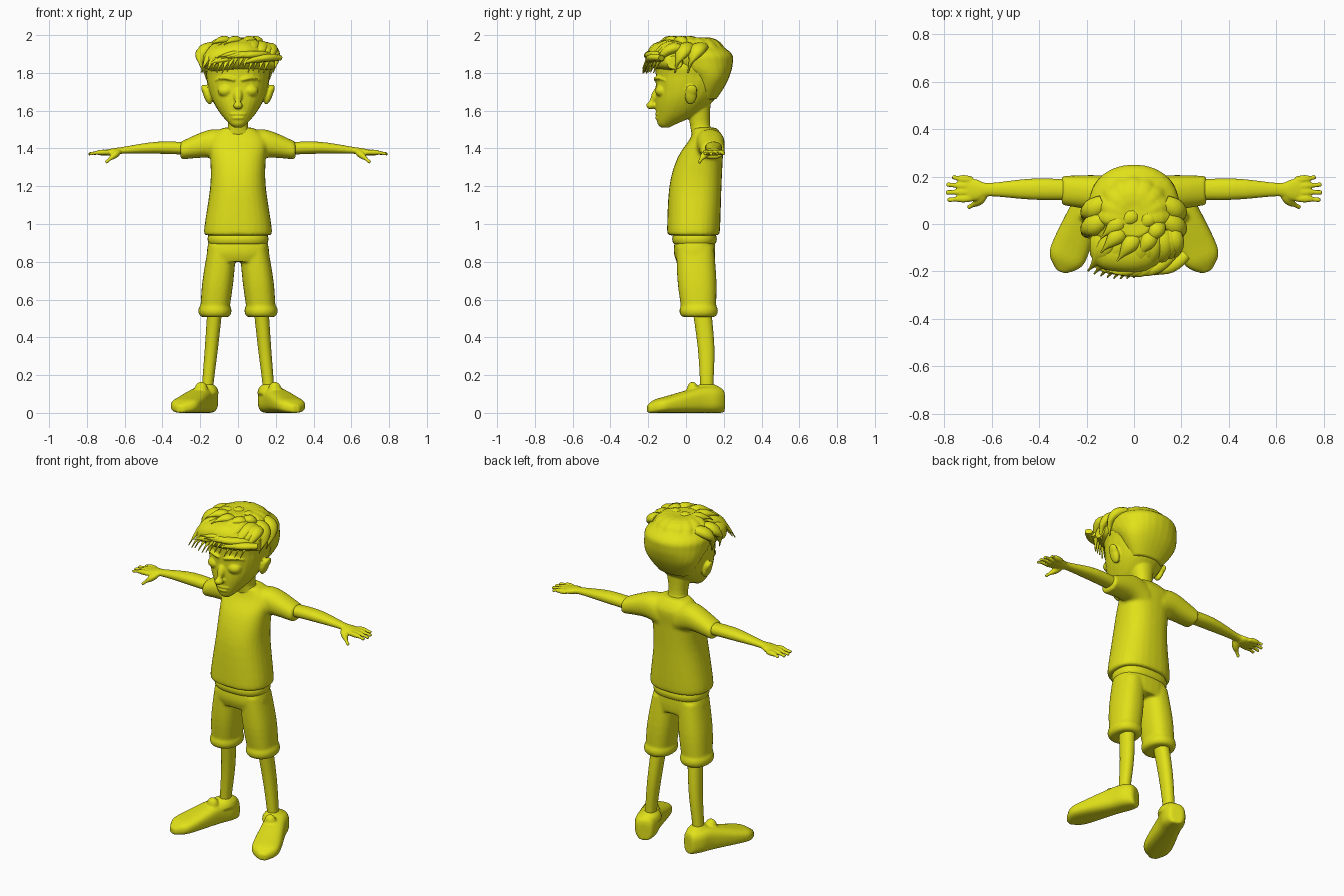
import bpy, bmesh, random
from math import sin, cos, pi, tau, radians, copysign
from mathutils import Vector, Matrix

cube = bpy.data.objects.get("Cube")
if cube:
    bpy.data.objects.remove(cube)

yellow = bpy.data.materials.new("yellow")
yellow.use_nodes = True
colour = (0.75, 0.75, 0.01, 1)
yellow.diffuse_color = colour
yellow.node_tree.nodes["Principled BSDF"].inputs["Base Color"].default_value = colour


def skin(bm, rings):
    """Join consecutive rings of points into a closed tube."""
    loops = [[bm.verts.new(point) for point in ring] for ring in rings]
    for lower, upper in zip(loops, loops[1:]):
        for i in range(len(lower)):
            bm.faces.new((lower[i - 1], lower[i], upper[i], upper[i - 1]))
    bm.faces.new(loops[0][::-1])
    bm.faces.new(loops[-1])


def level(z, wide, deep, y=0, x=0):
    """Horizontal cross-section: radii and centre."""
    return Vector((z, wide, deep, x, y))


def slab(x, deep, tall, y=0, z=0):
    """Cross-section standing across the x axis."""
    return Vector((x, deep, tall, y, z))


def smooth_rows(rows, steps=4):
    """Catmull-Rom interpolation between cross-sections."""
    ends = [rows[0], *rows, rows[-1]]
    for a, b, c, d in zip(ends, ends[1:], ends[2:], ends[3:]):
        for k in range(steps):
            t = k / steps
            yield b + t / 2 * (c - a + t * (2 * a - 5 * b + 4 * c - d + t * (3 * (b - c) + d - a)))
    yield rows[-1]


def loft(bm, upright, *rows, power=2.2, matrix=Matrix(), sides=28):
    """Rounded tube through cross-sections; a higher power is squarer."""
    rings = []
    for along, radius_u, radius_v, centre_u, centre_v in smooth_rows(rows):
        ring = []
        for i in range(sides):
            c, s = cos(tau * i / sides), sin(tau * i / sides)
            u = centre_u + radius_u * copysign(abs(c) ** (2 / power), c)
            v = centre_v + radius_v * copysign(abs(s) ** (2 / power), s)
            ring.append(matrix @ Vector((u, v, along) if upright else (along, u, v)))
        rings.append(ring)
    skin(bm, rings)


def lock(bm, start, bend, end, radius, flat=0.7, tip=0.08, sides=10, steps=10):
    """Tapered strand along a quadratic curve."""
    start, bend, end = Vector(start), Vector(bend), Vector(end)
    rings = []
    for k in range(steps):
        t = k / (steps - 1)
        centre = start.lerp(bend, t).lerp(bend.lerp(end, t), t)
        along = (bend - start).lerp(end - bend, t)
        side = along.cross(Vector((0.1, 0.2, 1))).normalized()
        up = side.cross(along).normalized() * flat
        size = radius * max(tip, (1 - t ** 3) * (1 + sin(pi * min(1, t + 0.15))) / 2)
        angles = [tau * i / sides for i in range(sides)]
        rings.append([centre + size * (side * cos(a) + up * sin(a)) for a in angles])
    skin(bm, rings)


def ball(bm, centre, size, tilt=0):
    place = Matrix.Translation(centre) @ Matrix.Rotation(tilt, 4, "Y") @ Matrix.Diagonal((*size, 1))
    bmesh.ops.create_uvsphere(bm, u_segments=20, v_segments=12, radius=1, matrix=place)


def finish(name, bm, mirror=False, voxel=0, relax=4):
    """Turn the geometry into an object, optionally mirrored and blended."""
    bmesh.ops.recalc_face_normals(bm, faces=bm.faces)
    mesh = bpy.data.meshes.new(name)
    bm.to_mesh(mesh)
    bm.free()
    mesh.materials.append(yellow)
    ob = bpy.data.objects.new(name, mesh)
    bpy.context.collection.objects.link(ob)
    bpy.ops.object.select_all(action="DESELECT")
    ob.select_set(True)
    bpy.context.view_layer.objects.active = ob
    bpy.ops.object.shade_smooth_by_angle(angle=radians(50))
    if mirror:
        ob.modifiers.new("mirror", "MIRROR").use_mirror_merge = False
    if voxel:
        blend = ob.modifiers.new("blend", "REMESH")
        blend.mode, blend.voxel_size, blend.use_smooth_shade = "VOXEL", voxel, True
        relaxer = ob.modifiers.new("relax", "SMOOTH")
        relaxer.factor, relaxer.iterations = 0.5, relax


# Shirt: torso and two sleeves blended together
bm = bmesh.new()
loft(bm, True, level(z=0.94, wide=0.17, deep=0.13, y=0.04), level(z=0.97, wide=0.18, deep=0.14, y=0.04),
     level(z=1.2, wide=0.147, deep=0.138, y=0.05), level(z=1.35, wide=0.147, deep=0.12, y=0.075),
     level(z=1.45, wide=0.155, deep=0.09, y=0.11), level(z=1.51, wide=0.08, deep=0.06, y=0.1), power=2.4)
for side in (1, -1):
    loft(bm, False, slab(x=0.05, deep=0.08, tall=0.09, y=0.12, z=1.4),
         slab(x=0.15, deep=0.075, tall=0.075, y=0.13, z=1.425),
         slab(x=0.305, deep=0.062, tall=0.047, y=0.142, z=1.388), matrix=Matrix.Diagonal((side, 1, 1, 1)))
finish("shirt", bm, voxel=0.009, relax=6)

# Shorts: hips, two legs and rolled cuffs
bm = bmesh.new()
loft(bm, True, level(z=0.8, wide=0.16, deep=0.1, y=0.05), level(z=0.86, wide=0.165, deep=0.11, y=0.045),
     level(z=0.97, wide=0.14, deep=0.1, y=0.05), power=2.5)
loft(bm, True, level(z=0.55, wide=0.077, deep=0.092, x=0.122, y=0.067),
     level(z=0.7, wide=0.082, deep=0.103, x=0.106, y=0.058),
     level(z=0.88, wide=0.075, deep=0.1, x=0.083, y=0.048), power=2.4)
loft(bm, True, *(level(z=0.54 - 0.033 * cos(a), wide=0.066 + 0.022 * sin(a), deep=0.08 + 0.022 * sin(a),
                       x=0.122, y=0.067) for a in (0, pi / 4, pi / 2, pi * 3 / 4, pi)))
finish("shorts", bm, mirror=True, voxel=0.008)

# Waistband fold below the shirt hem
bm = bmesh.new()
loft(bm, True, *(level(z=0.92 - 0.03 * cos(a), wide=0.145 + 0.016 * sin(a), deep=0.1 + 0.018 * sin(a),
                       y=0.045) for a in (0, pi / 4, pi / 2, pi * 3 / 4, pi)), power=2.5)
finish("waistband", bm)

# Bare legs
bm = bmesh.new()
loft(bm, True, level(z=0.08, wide=0.03, deep=0.035, x=0.16, y=0.11),
     level(z=0.15, wide=0.03, deep=0.035, x=0.16, y=0.11),
     level(z=0.35, wide=0.035, deep=0.044, x=0.14, y=0.106),
     level(z=0.58, wide=0.04, deep=0.05, x=0.12, y=0.08))
finish("legs", bm, mirror=True)

# Shoes turned outwards, with a padded collar and a tongue
bm = bmesh.new()
turn = Matrix.Translation((0.152, 0.185, 0)) @ Matrix.Rotation(radians(-68), 4, "Z")
for_sole = ((-0.012, 0.03, 0.1), (0, 0.05, 0.13), (0.05, 0.067, 0.14), (0.13, 0.067, 0.135),
            (0.3, 0.08, 0.09), (0.37, 0.07, 0.07), (0.417, 0.02, 0.04))
loft(bm, False, *(slab(x, deep=half, tall=top / 2, z=top / 2) for x, half, top in for_sole),
     power=2.8, matrix=turn)
loft(bm, True, level(z=0.1, wide=0.06, deep=0.07, x=0.162, y=0.112),
     level(z=0.13, wide=0.053, deep=0.067, x=0.162, y=0.117),
     level(z=0.152, wide=0.03, deep=0.04, x=0.16, y=0.11))
ball(bm, centre=(0.195, 0.035, 0.125), size=(0.035, 0.03, 0.04))
finish("shoes", bm, mirror=True, voxel=0.007)

# Arms with palms, fingers and thumbs
bm = bmesh.new()
loft(bm, False, slab(x=0.2, deep=0.042, tall=0.033, y=0.143, z=1.397),
     slab(x=0.42, deep=0.045, tall=0.032, y=0.147, z=1.404),
     slab(x=0.61, deep=0.028, tall=0.018, y=0.145, z=1.39),
     slab(x=0.66, deep=0.044, tall=0.019, y=0.143, z=1.382),
     slab(x=0.73, deep=0.052, tall=0.012, y=0.148, z=1.375))
for spread, reach in zip((-1.5, -0.5, 0.5, 1.5), (0.785, 0.793, 0.79, 0.765)):
    lock(bm, start=(0.68, 0.148 + spread * 0.026, 1.378), bend=(0.74, 0.148 + spread * 0.027, 1.382),
         end=(reach, 0.15 + spread * 0.033, 1.37), radius=0.0185, flat=0.85, tip=0.55)
lock(bm, start=(0.63, 0.125, 1.385), bend=(0.66, 0.085, 1.36), end=(0.7, 0.07, 1.325),
     radius=0.022, flat=0.9, tip=0.45)
finish("arms", bm, mirror=True, voxel=0.005, relax=3)

# Head: skull, neck, nose, lips, eyelids, brows and ears
bm = bmesh.new()
loft(bm, True, level(z=1.51, wide=0.02, deep=0.02, y=-0.11), level(z=1.53, wide=0.045, deep=0.05, y=-0.1),
     level(z=1.58, wide=0.09, deep=0.108, y=-0.05), level(z=1.64, wide=0.128, deep=0.148, y=-0.014),
     level(z=1.7, wide=0.152, deep=0.17, y=0.01), level(z=1.78, wide=0.168, deep=0.19, y=0.03),
     level(z=1.86, wide=0.168, deep=0.19, y=0.04), level(z=1.97, wide=0.06, deep=0.07, y=0.04))
loft(bm, True, level(z=1.47, wide=0.085, deep=0.065, y=0.095), level(z=1.52, wide=0.052, deep=0.053, y=0.075),
     level(z=1.64, wide=0.07, deep=0.065, y=0.065))
lock(bm, start=(0, -0.14, 1.72), bend=(0, -0.165, 1.66), end=(0, -0.2, 1.625), radius=0.026, flat=1, tip=0.5)
ball(bm, centre=(0, -0.185, 1.627), size=(0.025, 0.026, 0.02))
for height, half in ((1.582, 0.045), (1.562, 0.035)):
    ball(bm, centre=(0, -0.15, height), size=(half, 0.014, 0.008))
for side in (1, -1):
    ball(bm, centre=(side * 0.066, -0.128, 1.705), size=(0.042, 0.036, 0.033))
    lock(bm, start=(side * 0.02, -0.16, 1.76), bend=(side * 0.07, -0.165, 1.785),
         end=(side * 0.13, -0.115, 1.76), radius=0.014)
    ball(bm, centre=(side * 0.163, 0.025, 1.685), size=(0.02, 0.032, 0.055), tilt=side * 0.3)
    ball(bm, centre=(side * 0.178, 0.03, 1.708), size=(0.014, 0.03, 0.032), tilt=side * 0.3)
finish("head", bm, voxel=0.006, relax=3)

# Hair: smooth cap over the back and crown, with broad locks combed down
bm = bmesh.new()
loft(bm, True, level(z=1.66, wide=0.1, deep=0.05, y=0.11), level(z=1.72, wide=0.145, deep=0.08, y=0.12),
     level(z=1.78, wide=0.175, deep=0.11, y=0.12), level(z=1.85, wide=0.19, deep=0.173, y=0.075),
     level(z=1.91, wide=0.18, deep=0.185, y=0.05), level(z=1.985, wide=0.075, deep=0.08, y=0.03))
for i in range(9):
    c, s = cos(pi * i / 8), sin(pi * i / 8)
    lock(bm, start=(0.03 * c, 0.03 + 0.04 * s, 1.965), bend=(0.17 * c, 0.04 + 0.17 * s, 1.98),
         end=(0.18 * c, 0.05 + 0.175 * s, 1.81), radius=0.045, flat=0.6)
finish("hair_cap", bm, voxel=0.008, relax=3)

# Hair: tousled fringe swept forward and towards the right
bm = bmesh.new()
loft(bm, False, slab(x=-0.185, deep=0.035, tall=0.03, y=-0.095, z=1.86),
     slab(x=-0.13, deep=0.085, tall=0.065, y=-0.105, z=1.875),
     slab(x=0.05, deep=0.1, tall=0.08, y=-0.1, z=1.89),
     slab(x=0.195, deep=0.04, tall=0.035, y=-0.06, z=1.855))
random.seed(4)
for i in range(13):
    x = -0.17 + 0.33 * i / 12
    y = 1.6 * (x + 0.03) ** 2 - 0.2
    lift = random.uniform(-0.015, 0.015)
    lock(bm, start=(x * 0.7 + 0.05, -0.03, 1.94 + lift), bend=(x + 0.03, y + 0.03, 1.965 + lift),
         end=(x - 0.025, y - 0.03, 1.81 + lift), radius=0.042)
for i in range(8):
    x, lift = 0.03 * i - 0.11, random.uniform(0, 0.03)
    lock(bm, start=(x + 0.12, -0.13, 1.87 + lift), bend=(x + 0.02, -0.225, 1.88 + lift),
         end=(x - 0.07, abs(x) * 0.4 - 0.215, 1.825 + 2 * lift), radius=0.03)
for i in range(7):
    c, s = cos(tau * i / 7), sin(tau * i / 7)
    lock(bm, start=(0.08 * c + 0.03, 0.05 * s, 1.95), bend=(0.09 * c, 0.06 * s - 0.03, 1.995),
         end=(0.1 * c - 0.05, 0.07 * s - 0.09, 1.95), radius=0.038)
for side in (1, -1):
    for back in (0, 0.07):
        lock(bm, start=(side * 0.13, back + 0.02, 1.94), bend=(side * 0.23, back - 0.03, 1.93),
             end=(side * 0.185, back - 0.06, 1.8), radius=0.045)
finish("hair_fringe", bm)
